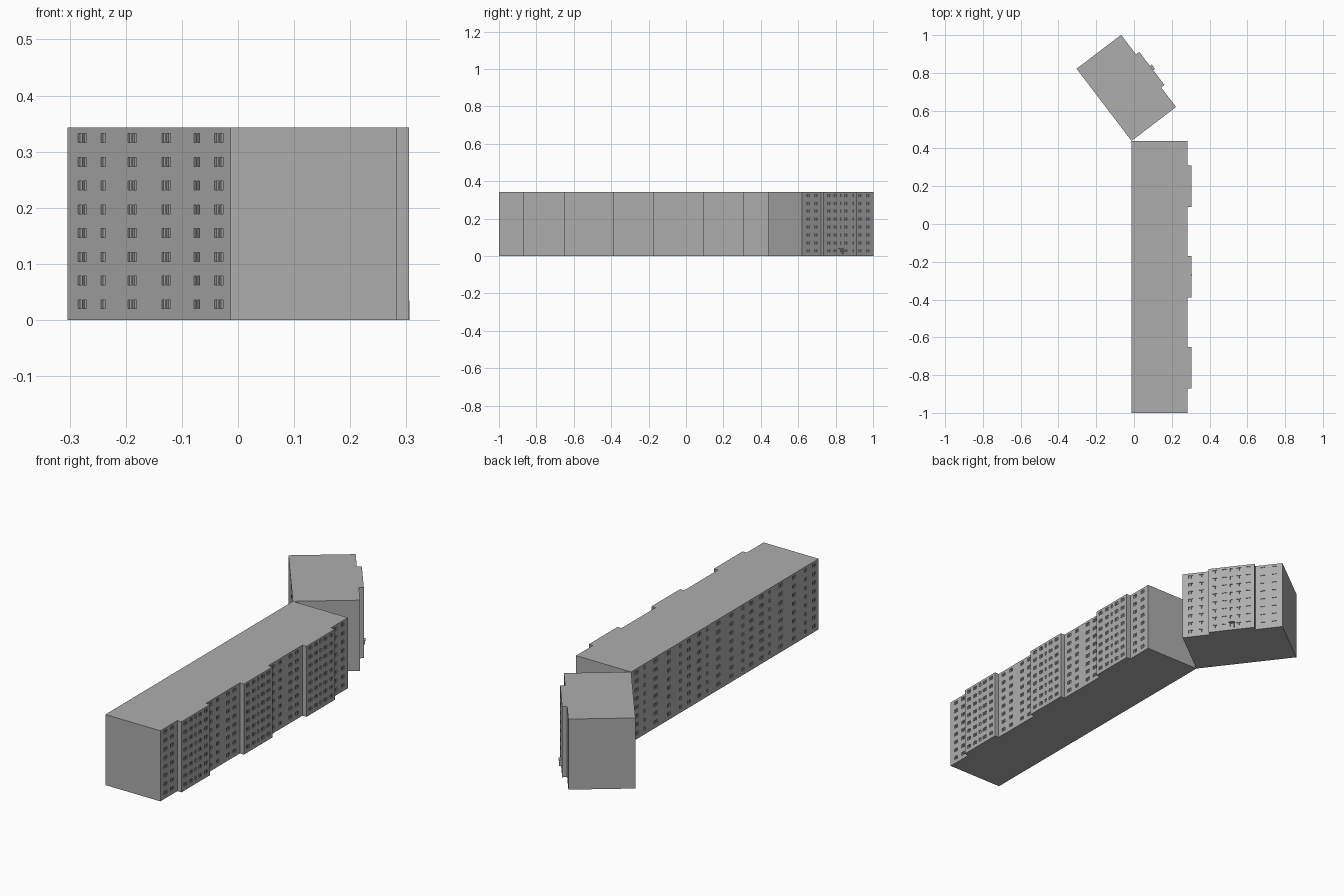
import bpy, bmesh, math
from mathutils import Vector, Matrix

if "Cube" in bpy.data.objects:
    bpy.data.objects.remove(bpy.data.objects["Cube"], do_unlink=True)

concrete = bpy.data.materials.new("concrete_grey")
concrete.use_nodes = True
GREY = (0.42, 0.42, 0.42, 1)
concrete.diffuse_color = GREY
concrete.node_tree.nodes["Principled BSDF"].inputs["Base Color"].default_value = GREY

WIDTH, SECTION, HEIGHT = 0.296, 0.48, 0.343
BAY_START, BAY_END, BAY_OUT = 0.13, 0.35, 0.022
FLOORS, FLOOR_STEP, SILL, WINDOW_HEIGHT = 8, 0.0423, 0.02, 0.016
RECESS, MULLION = 0.004, 0.003

# Windows of one section: centre, width, number of panes
SIDE_A = [(0.04, 0.022, 2), (0.09, 0.022, 2)]
BAY = [(0.16, 0.022, 2), (0.205, 0.022, 2), (0.24, 0.012, 1),
       (0.275, 0.022, 2), (0.32, 0.022, 2)]
SIDE_B = [(0.385, 0.022, 2), (0.44, 0.022, 2)]
BACK = [(0.035, 0.025, 2), (0.10, 0.016, 2), (0.19, 0.025, 2),
        (0.29, 0.025, 2), (0.375, 0.013, 1), (0.436, 0.025, 2)]


def panes(windows):
    """Split windows into pane intervals along the wall."""
    result = []
    for centre, width, count in windows:
        pane = (width - MULLION * (count - 1)) / count
        for i in range(count):
            start = centre - width / 2 + i * (pane + MULLION)
            result.append((start, start + pane))
    return sorted(result)


def wall(bm, start, end, windows):
    """Upright wall, solid to the left of its direction, with recessed panes."""
    start, end = Vector((*start, 0)), Vector((*end, 0))
    length = (end - start).length
    along = (end - start) / length
    inward = Vector((-along.y, along.x, 0)) * RECESS

    def quad(*corners):
        bm.faces.new([bm.verts.new(c) for c in corners])

    def at(u, z, deep=False):
        return start + along * u + Vector((0, 0, z)) + (inward if deep else Vector())

    cols = panes(windows)
    rows = [(SILL + i * FLOOR_STEP, SILL + i * FLOOR_STEP + WINDOW_HEIGHT)
            for i in range(FLOORS)] if cols else []
    us = [0] + [v for c in cols for v in c] + [length]
    zs = [0] + [v for r in rows for v in r] + [HEIGHT]
    for i, (u0, u1) in enumerate(zip(us, us[1:])):
        for j, (z0, z1) in enumerate(zip(zs, zs[1:])):
            corners = [(u0, z0), (u1, z0), (u1, z1), (u0, z1)]
            opening = i % 2 == 1 and j % 2 == 1
            quad(*[at(u, z, opening) for u, z in corners])
            if opening:
                for a, b in zip(corners, corners[1:] + corners[:1]):
                    quad(at(*a), at(*b), at(*b, True), at(*a, True))


def make_object(name, bm, matrix):
    mesh = bpy.data.meshes.new(name)
    bm.to_mesh(mesh)
    bm.free()
    mesh.materials.append(concrete)
    obj = bpy.data.objects.new(name, mesh)
    obj.matrix_world = matrix
    bpy.context.collection.objects.link(obj)
    return obj


def apartment_block(name, sections, matrix):
    """Row of equal sections, each with a projecting stair bay on +x."""
    bm = bmesh.new()
    length, out = sections * SECTION, WIDTH + BAY_OUT
    path = [((0, 0), [])]           # corner and windows of the wall after it
    path.append(((WIDTH, 0), list(SIDE_A)))
    for s in range(sections):
        y = s * SECTION
        a, b = y + BAY_START, y + BAY_END
        path.append(((WIDTH, a), []))
        path.append(((out, a), [(c - BAY_START, w, n) for c, w, n in BAY]))
        path.append(((out, b), []))
        rest = [(c - BAY_END, w, n) for c, w, n in SIDE_B]
        if s < sections - 1:
            rest += [(c + SECTION - BAY_END, w, n) for c, w, n in SIDE_A]
        path.append(((WIDTH, b), rest))
    path.append(((WIDTH, length), []))
    back = [(length - s * SECTION - c, w, n)
            for s in range(sections) for c, w, n in BACK]
    path.append(((0, length), back))

    for (p, windows), (q, _) in zip(path, path[1:] + path[:1]):
        wall(bm, p, q, windows)
    # Roof and underside
    outline = [p for p, _ in path]
    bm.faces.new([bm.verts.new((*p, HEIGHT)) for p in outline])
    bm.faces.new([bm.verts.new((*p, 0)) for p in reversed(outline)])
    bmesh.ops.remove_doubles(bm, verts=bm.verts, dist=0.00001)
    return make_object(name, bm, matrix)


def box(name, low, high, matrix):
    bm = bmesh.new()
    low, high = Vector(low), Vector(high)
    bmesh.ops.create_cube(bm, size=1)
    for v in bm.verts:
        v.co = (low + high) / 2 + v.co * (high - low)
    return make_object(name, bm, matrix)


# Long block of three sections and the single turned section behind it
long_place = Matrix.Translation((-0.013, -1, 0))
turned_place = Matrix.Translation((-0.013, 0.44, 0)) @ Matrix.Rotation(math.radians(37.3), 4, 'Z')
apartment_block("long_block", 3, long_place)
apartment_block("turned_block", 1, turned_place)

# Entrances: a small canopy on the turned block, a door leaf on the long one
face = WIDTH + BAY_OUT
box("entrance_canopy", (face, 0.228, 0.037), (face + 0.012, 0.256, 0.04), turned_place)
box("entrance_door", (face, 0.252, 0.01), (face + 0.01, 0.255, 0.037), turned_place)
box("long_block_door", (face - 0.002, 0.728, 0), (face + 0.001, 0.732, 0.035), long_place)
